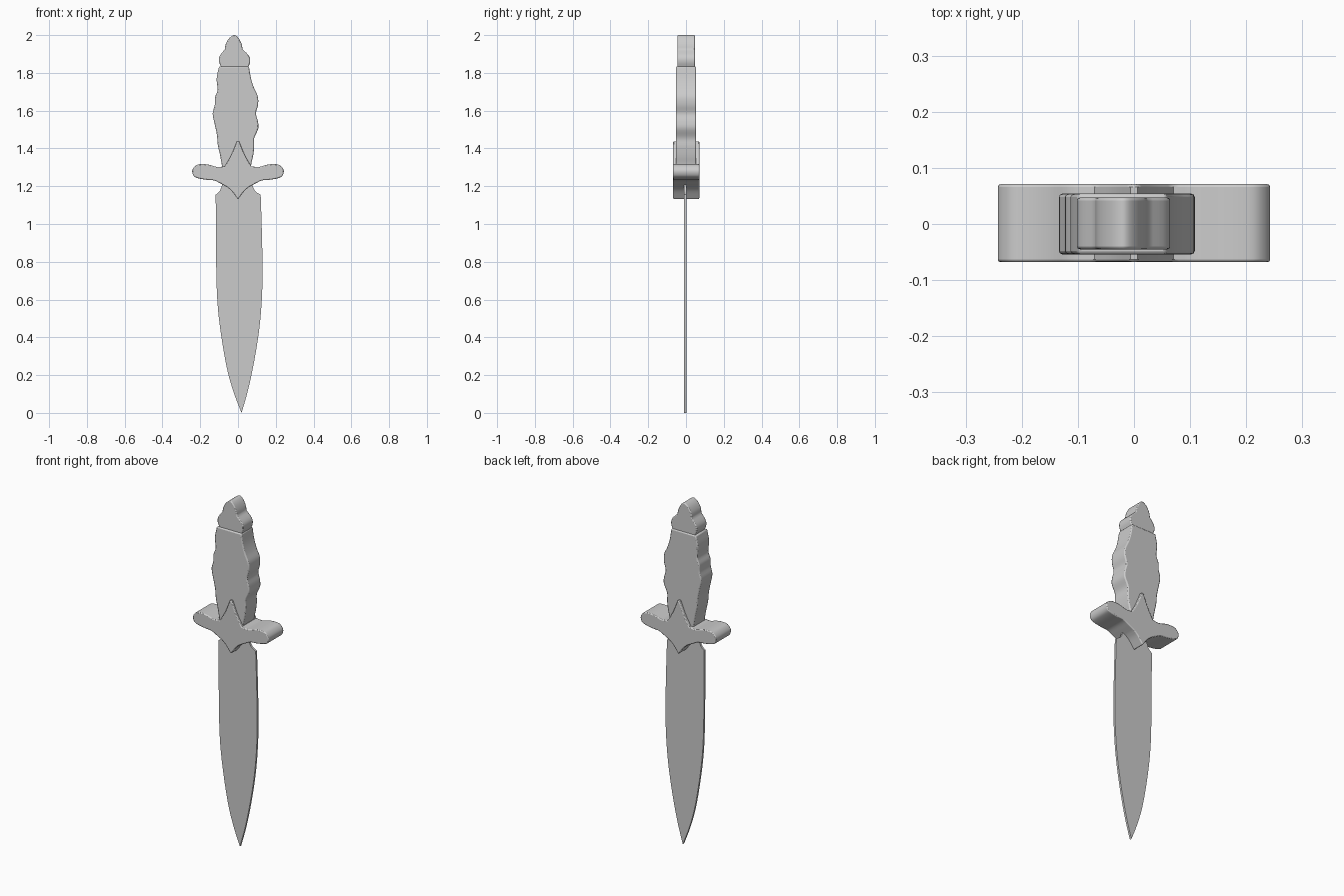
import bpy, bmesh
from mathutils import Vector


def smooth_run(pts, steps=4):
    """Catmull-Rom curve through an open run of points; run ends stay sharp."""
    p = [Vector(q) for q in pts]
    p = [2 * p[0] - p[1]] + p + [2 * p[-1] - p[-2]]
    out = []
    for a, b, c, d in zip(p, p[1:], p[2:], p[3:]):
        for i in range(steps):
            t = i / steps
            out.append(0.5 * (2 * b + (c - a) * t + (2 * a - 5 * b + 4 * c - d) * t**2
                              + (3 * b - a - 3 * c + d) * t**3))
    return out + [p[-2]]


def plate(name, runs, y0, y1, bevel=0.0):
    """Extrude an outline made of smooth runs in XZ from y0 to y1."""
    outline = []
    for run in runs:
        for v in smooth_run(run):
            if not outline or (v - outline[-1]).length > 1e-4:
                outline.append(v)
    if (outline[0] - outline[-1]).length < 1e-4:
        outline.pop()
    bm = bmesh.new()
    face = bm.faces.new([bm.verts.new((v.x, y0, v.y)) for v in outline])
    ext = bmesh.ops.extrude_face_region(bm, geom=[face])
    verts = [g for g in ext["geom"] if isinstance(g, bmesh.types.BMVert)]
    bmesh.ops.translate(bm, verts=verts, vec=(0, y1 - y0, 0))
    bmesh.ops.recalc_face_normals(bm, faces=bm.faces)
    mesh = bpy.data.meshes.new(name)
    bm.to_mesh(mesh)
    bm.free()
    ob = bpy.data.objects.new(name, mesh)
    bpy.context.collection.objects.link(ob)
    bpy.context.view_layer.objects.active = ob
    ob.select_set(True)
    bpy.ops.object.shade_smooth_by_angle(angle=0.6)
    ob.select_set(False)
    if bevel:
        m = ob.modifiers.new("soft_edges", "BEVEL")
        m.width, m.segments, m.limit_method, m.angle_limit = bevel, 2, "ANGLE", 1.2
    return ob


def mirrored(runs):
    return [[(-x, z) for x, z in reversed(r)] for r in reversed(runs)]


# Blade: thin leaf shape, narrow shoulders under the guard
plate("blade", [
    [(0.075, 1.21), (0.09, 1.175), (0.12, 1.155)],
    [(0.12, 1.155), (0.126, 0.97), (0.13, 0.76), (0.126, 0.60), (0.112, 0.44),
     (0.085, 0.27), (0.053, 0.12), (0.019, 0.0)],
    [(0.019, 0.0), (-0.018, 0.095), (-0.055, 0.22), (-0.086, 0.39), (-0.106, 0.55),
     (-0.114, 0.71), (-0.117, 0.97), (-0.118, 1.155)],
    [(-0.118, 1.155), (-0.097, 1.175), (-0.083, 1.21)],
], -0.010, 0.002)

# Guard: four-pointed star with lobed wings, mirrored across x
half = [
    [(0.006, 1.438), (0.036, 1.365), (0.07, 1.305)],
    [(0.07, 1.305), (0.11, 1.302), (0.15, 1.313), (0.185, 1.317), (0.22, 1.312),
     (0.242, 1.285), (0.235, 1.255), (0.21, 1.242), (0.165, 1.234), (0.125, 1.23),
     (0.09, 1.213), (0.06, 1.197)],
    [(0.06, 1.197), (0.034, 1.175), (0.0, 1.13)],
]
plate("guard", half + mirrored(half), -0.068, 0.071, 0.005)

# Grip: wavy finger-shaped sides
plate("grip", [
    [(-0.10, 1.834), (-0.113, 1.77), (-0.108, 1.71), (-0.122, 1.67), (-0.123, 1.63),
     (-0.134, 1.585), (-0.124, 1.53), (-0.112, 1.475), (-0.107, 1.42), (-0.096, 1.37),
     (-0.085, 1.31), (-0.075, 1.25)],
    [(0.065, 1.25), (0.07, 1.315), (0.08, 1.36), (0.086, 1.41), (0.086, 1.455),
     (0.107, 1.505), (0.105, 1.545), (0.095, 1.585), (0.106, 1.63), (0.105, 1.675),
     (0.085, 1.72), (0.069, 1.77), (0.058, 1.834)],
], -0.054, 0.054, 0.006)

# Pommel: stepped spade-like cap
plate("pommel", [
    [(-0.086, 1.825), (-0.101, 1.86), (-0.096, 1.89), (-0.07, 1.925)],
    [(-0.07, 1.925), (-0.064, 1.955), (-0.045, 1.985), (-0.019, 2.0),
     (0.002, 1.985), (0.018, 1.955), (0.025, 1.925)],
    [(0.025, 1.925), (0.058, 1.89), (0.064, 1.86), (0.053, 1.825)],
], -0.045, 0.047, 0.005)
